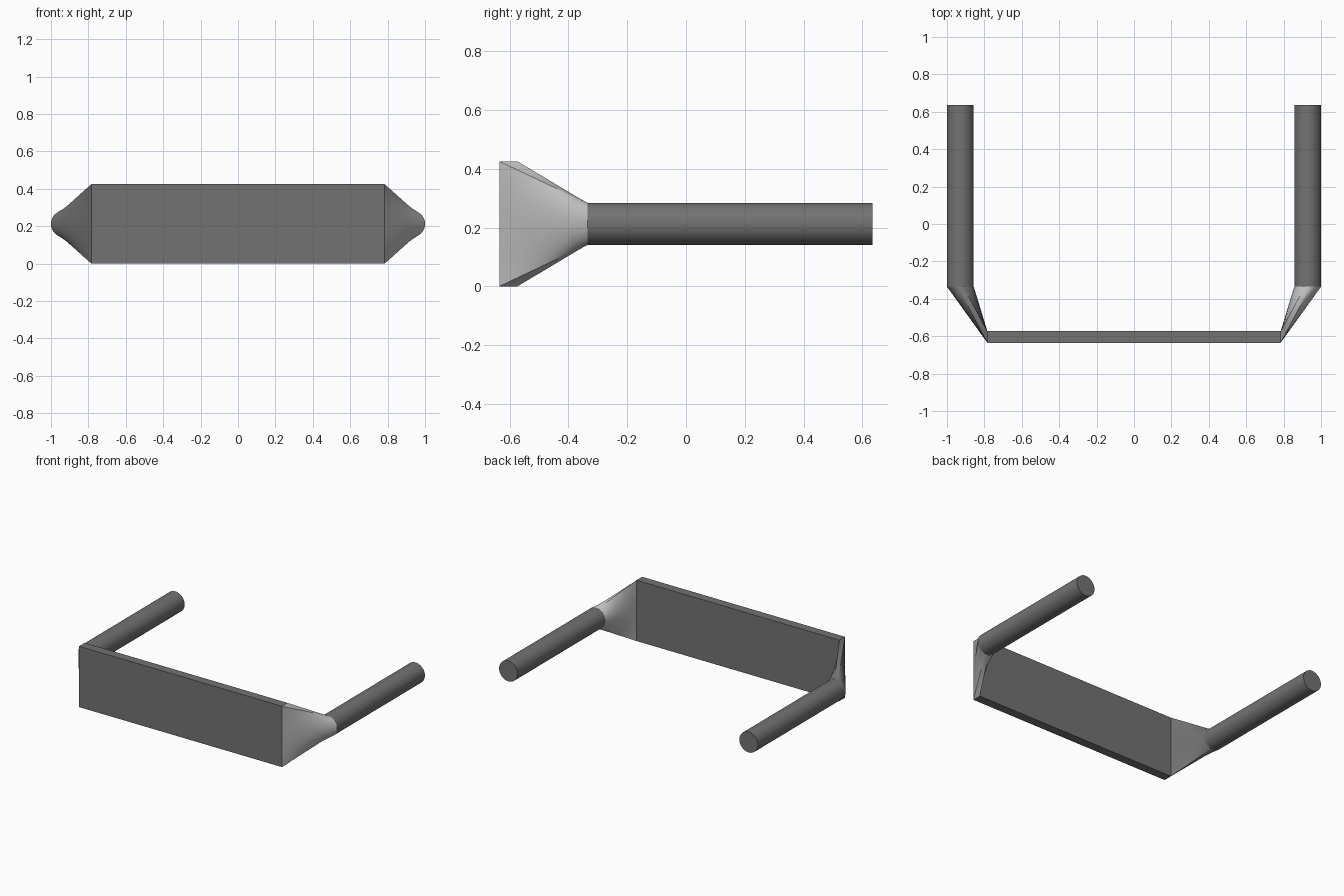
import bpy, bmesh
from math import sin, cos, pi
from mathutils import Vector

cube = bpy.data.objects.get("Cube")
if cube:
    bpy.data.objects.remove(cube, do_unlink=True)

# Main dimensions
HALF_W, FRONT, BACK, HEIGHT = 0.784, -0.635, -0.573, 0.425
ROD_X, ROD_R, ROD_START, ROD_END = 0.9285, 0.0715, -0.335, 0.635
MID = HEIGHT / 2
SIDES = {"left": 1, "right": -1}


def make_material(name, value):
    mat = bpy.data.materials.new(name)
    mat.use_nodes = True
    colour = (value, value, value, 1)
    mat.diffuse_color = colour
    mat.node_tree.nodes["Principled BSDF"].inputs["Base Color"].default_value = colour
    return mat


dark_grey = make_material("dark_grey", 0.17)
light_grey = make_material("light_grey", 0.52)


def finish(obj, name, material=dark_grey, smooth=True):
    obj.name = obj.data.name = name
    obj.data.materials.append(material)
    bpy.ops.object.select_all(action="DESELECT")
    obj.select_set(True)
    bpy.context.view_layer.objects.active = obj
    if smooth:
        bpy.ops.object.shade_smooth_by_angle(angle=pi / 6)


def sample_outline(side):
    """Matching rectangle and circle points, spaced by distance round the rectangle."""
    depth = BACK - FRONT
    centre = (FRONT + BACK) / 2
    corners = [(centre, HEIGHT), (FRONT, HEIGHT), (FRONT, 0), (BACK, 0), (BACK, HEIGHT), (centre, HEIGHT)]
    steps = [2, 30, 4, 30, 2]
    perimeter, walked, pairs = 2 * (depth + HEIGHT), 0, []
    for a, b, n in zip(corners, corners[1:], steps):
        a, b = Vector(a), Vector(b)
        for i in range(n):
            y, z = a.lerp(b, i / n)
            angle = 2 * pi * (walked + (b - a).length * i / n) / perimeter
            pairs.append((Vector((side * HALF_W, y, z)),
                          Vector((side * (ROD_X + ROD_R * sin(angle)), ROD_START, MID + ROD_R * cos(angle)))))
        walked += (b - a).length
    return pairs


def make_transition(name, side, material, rings=8):
    bm = bmesh.new()
    pairs = sample_outline(side)
    loops = [[bm.verts.new(p.lerp(q, k / rings)) for p, q in pairs] for k in range(rings + 1)]
    count = len(pairs)
    for lower, upper in zip(loops, loops[1:]):
        for i in range(count):
            j = (i + 1) % count
            bm.faces.new((lower[i], lower[j], upper[j], upper[i]))
    bmesh.ops.recalc_face_normals(bm, faces=bm.faces)
    mesh = bpy.data.meshes.new(name)
    bm.to_mesh(mesh)
    bm.free()
    obj = bpy.data.objects.new(name, mesh)
    bpy.context.collection.objects.link(obj)
    finish(obj, name, material)


# Flat front plate
bpy.ops.mesh.primitive_cube_add(size=1, location=(0, (FRONT + BACK) / 2, MID))
plate = bpy.context.object
plate.scale = (2 * HALF_W, BACK - FRONT, HEIGHT)
bpy.ops.object.transform_apply(location=False, rotation=False, scale=True)
finish(plate, "front_plate", smooth=False)

# Flared transitions and round rods on both sides; the left transition is lighter
for label, side in SIDES.items():
    make_transition(label + "_transition", side, light_grey if side > 0 else dark_grey)
    bpy.ops.mesh.primitive_cylinder_add(vertices=64, radius=ROD_R, depth=ROD_END - ROD_START,
                                        location=(side * ROD_X, (ROD_START + ROD_END) / 2, MID),
                                        rotation=(pi / 2, 0, 0))
    finish(bpy.context.object, label + "_rod")
